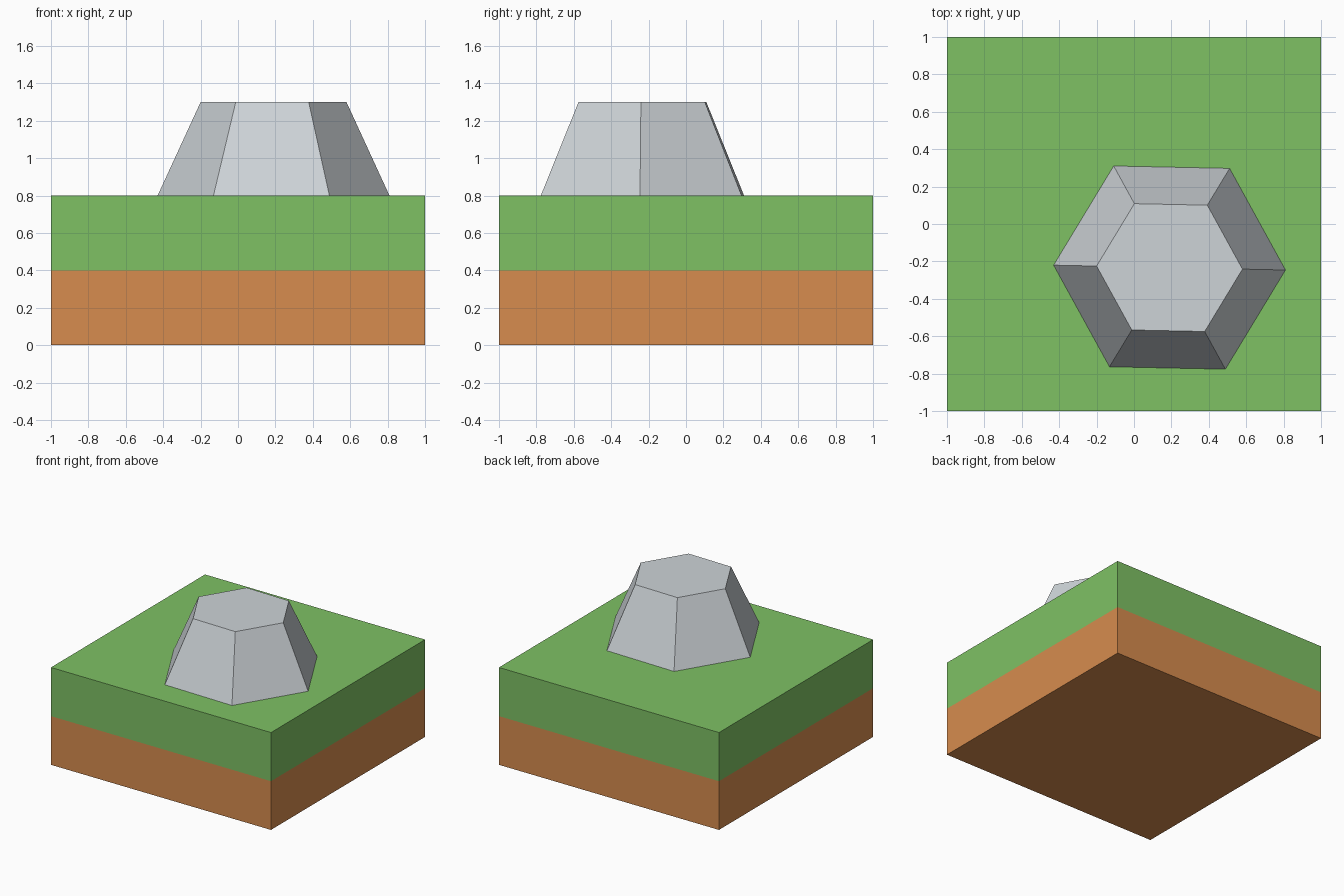
import bpy, bmesh, math
from mathutils import Matrix

cube = bpy.data.objects.get("Cube")
if cube:
    bpy.data.objects.remove(cube, do_unlink=True)


def material(name, rgb):
    # Convert 0-255 display values to linear
    lin = [((c / 255 + 0.055) / 1.055) ** 2.4 for c in rgb] + [1.0]
    mat = bpy.data.materials.new(name)
    mat.use_nodes = True
    mat.diffuse_color = lin
    mat.node_tree.nodes["Principled BSDF"].inputs["Base Color"].default_value = lin
    return mat


def finish(name, bm, mats):
    mesh = bpy.data.meshes.new(name)
    bm.to_mesh(mesh)
    bm.free()
    for mat in mats:
        mesh.materials.append(mat)
    obj = bpy.data.objects.new(name, mesh)
    bpy.context.collection.objects.link(obj)
    return obj


grass = material("grass green", (126, 193, 100))
dirt = material("dirt brown", (215, 140, 78))
stone = material("stone grey", (205, 211, 215))

# Ground block: one box cut at mid height, dirt below and grass above
block_height, dirt_height = 0.8, 0.4
bm = bmesh.new()
bmesh.ops.create_cube(bm, size=1, matrix=Matrix.Translation((0, 0, block_height / 2))
                      @ Matrix.Diagonal((2, 2, block_height, 1)))
bmesh.ops.bisect_plane(bm, geom=bm.verts[:] + bm.edges[:] + bm.faces[:],
                       plane_co=(0, 0, dirt_height), plane_no=(0, 0, 1))
for face in bm.faces:
    face.material_index = int(face.calc_center_median().z < dirt_height)
finish("ground_block", bm, [grass, dirt])

# Rock: six-sided tapered stone, turned very slightly
rock_height = 0.5
bm = bmesh.new()
bmesh.ops.create_cone(bm, cap_ends=True, segments=6, radius1=0.62, radius2=0.39,
                      depth=rock_height)
# Put a corner on the x axis, whatever the primitive's starting angle
corner = max(bm.verts, key=lambda v: v.co.xy.length)
turn = math.radians(-1.2) - math.atan2(corner.co.y, corner.co.x)
bmesh.ops.rotate(bm, verts=bm.verts, cent=(0, 0, 0), matrix=Matrix.Rotation(turn, 3, "Z"))
rock = finish("rock", bm, [stone])
rock.location = (0.19, -0.233, block_height + rock_height / 2)
